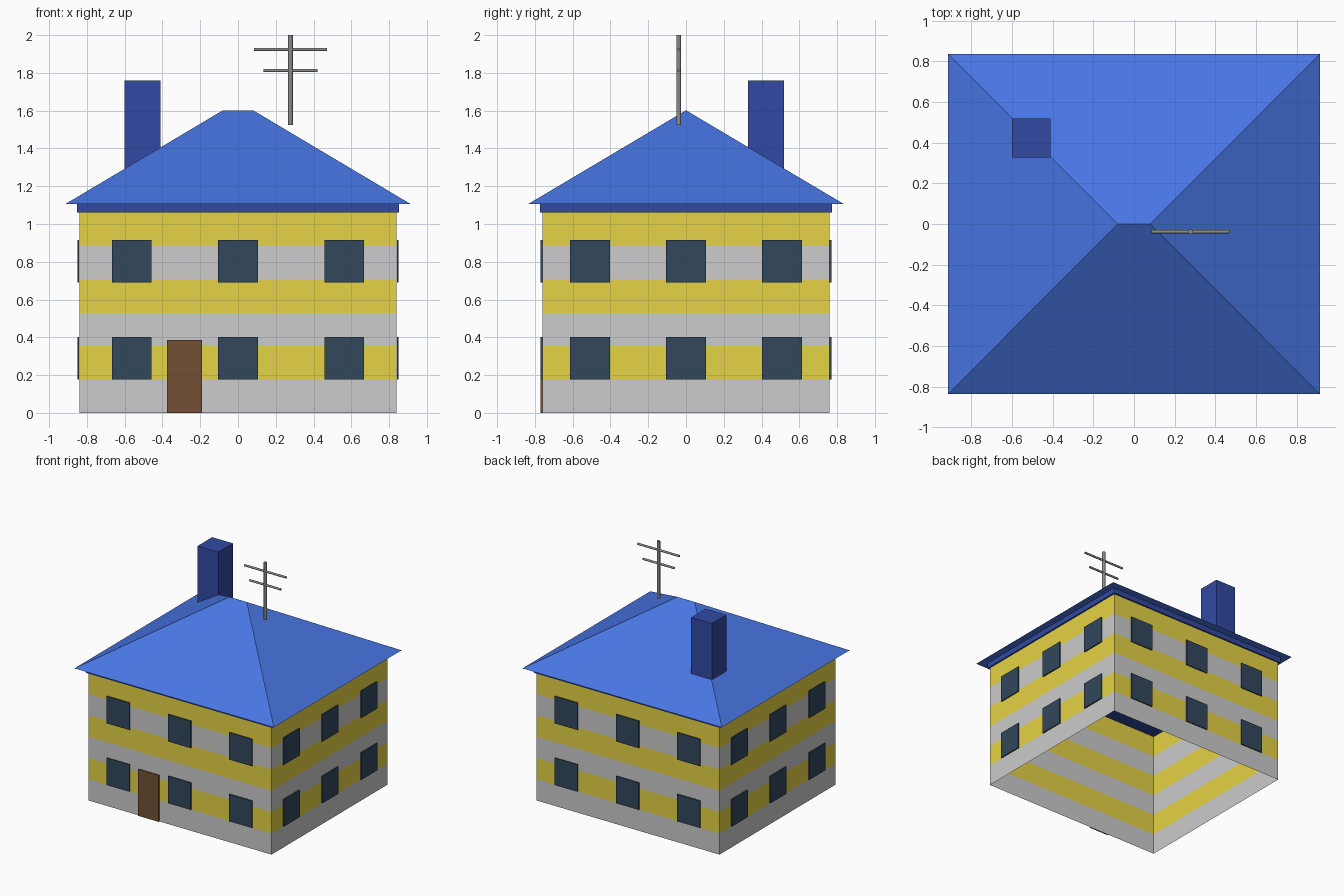
import bpy, bmesh
from math import pi
from mathutils import Matrix

cube = bpy.data.objects.get("Cube")
if cube:
    bpy.data.objects.remove(cube)


def material(name, rgb):
    """Flat material from 0-255 display values."""
    lin = [((c / 255 + 0.055) / 1.055) ** 2.4 for c in rgb]
    m = bpy.data.materials.new(name)
    m.use_nodes = True
    m.diffuse_color = (*lin, 1)
    m.node_tree.nodes["Principled BSDF"].inputs["Base Color"].default_value = (*lin, 1)
    return m


GREY = material("wall grey", (204, 204, 204))
YELLOW = material("wall yellow", (230, 211, 70))
ROOF = material("roof blue", (72, 118, 228))
TRIM = material("dark blue", (50, 73, 163))
GLASS = material("window slate", (50, 71, 92))
WOOD = material("door brown", (115, 80, 52))
METAL = material("antenna metal", (140, 140, 140))


def finish(name, bm, *mats):
    bmesh.ops.recalc_face_normals(bm, faces=bm.faces)
    mesh = bpy.data.meshes.new(name)
    bm.to_mesh(mesh)
    bm.free()
    for m in mats:
        mesh.materials.append(m)
    obj = bpy.data.objects.new(name, mesh)
    bpy.context.collection.objects.link(obj)
    return obj


def box(name, lo, hi, mat):
    bm = bmesh.new()
    bmesh.ops.create_cube(bm, size=1)
    for v in bm.verts:
        v.co = [(a + b) / 2 + c * (b - a) for a, b, c in zip(lo, hi, v.co)]
    return finish(name, bm, mat)


def rod(name, centre, radius, length, rotation=Matrix()):
    bm = bmesh.new()
    bmesh.ops.create_cone(bm, cap_ends=True, segments=12, radius1=radius,
                          radius2=radius, depth=length,
                          matrix=Matrix.Translation(centre) @ rotation)
    obj = finish(name, bm, METAL)
    for p in obj.data.polygons:
        p.use_smooth = len(p.vertices) == 4
    return obj


HX, HY, WALL_TOP, EAVE = 0.84, 0.76, 1.06, 1.105
STOREY = WALL_TOP / 6

# Striped walls: open tube of six stacked bands
bm = bmesh.new()
rings = [[bm.verts.new((sx * HX, sy * HY, i * STOREY))
          for sx, sy in ((-1, -1), (1, -1), (1, 1), (-1, 1))] for i in range(7)]
for i in range(6):
    for k in range(4):
        n = (k + 1) % 4
        f = bm.faces.new((rings[i][k], rings[i][n], rings[i + 1][n], rings[i + 1][k]))
        f.material_index = i % 2
finish("walls", bm, GREY, YELLOW)

# Eave band and hipped roof
box("eave_band", (-0.853, -0.773, WALL_TOP), (0.853, 0.773, EAVE), TRIM)
bm = bmesh.new()
base = [bm.verts.new((sx * 0.915, sy * 0.837, EAVE))
        for sx, sy in ((-1, -1), (1, -1), (1, 1), (-1, 1))]
left, right = [bm.verts.new((x, 0, 1.602)) for x in (-0.08, 0.08)]
a, b, c, d = base
for face in ((a, b, right, left), (b, c, right), (c, d, left, right),
             (d, a, left), (d, c, b, a)):
    bm.faces.new(face)
finish("roof", bm, ROOF)

# Chimney
box("chimney", (-0.6, 0.328, 1.2), (-0.41, 0.518, 1.76), TRIM)

# Windows: three per floor on each side
NEAR, FAR, HALF = 0.0005, 0.0099, 0.105
for floor, z in (("lower", 0.178), ("upper", 0.69)):
    for i in (-1, 0, 1):
        for s, front, side in ((-1, "front", "right"), (1, "back", "left")):
            x, y = i * 0.5625, i * 0.508
            ys = sorted((s * (HY + NEAR), s * (HY + FAR)))
            xs = sorted((s * (HX + NEAR), s * (HX + FAR)))
            box(f"{front}_{floor}_window", (x - HALF, ys[0], z),
                (x + HALF, ys[1], z + 0.224), GLASS)
            box(f"{side}_{floor}_window", (xs[0], y - HALF, z),
                (xs[1], y + HALF, z + 0.224), GLASS)

# Front door
box("door", (-0.377, -HY - FAR, 0), (-0.19, -HY - NEAR, 0.386), WOOD)

# Antenna: mast and two crossbars
AX, AY = 0.278, -0.038
across = Matrix.Rotation(pi / 2, 4, "Y")
rod("antenna_mast", (AX, AY, 1.762), 0.0125, 0.476)
rod("antenna_upper_bar", (AX, AY, 1.924), 0.0085, 0.384, across)
rod("antenna_lower_bar", (AX, AY, 1.812), 0.0085, 0.288, across)
